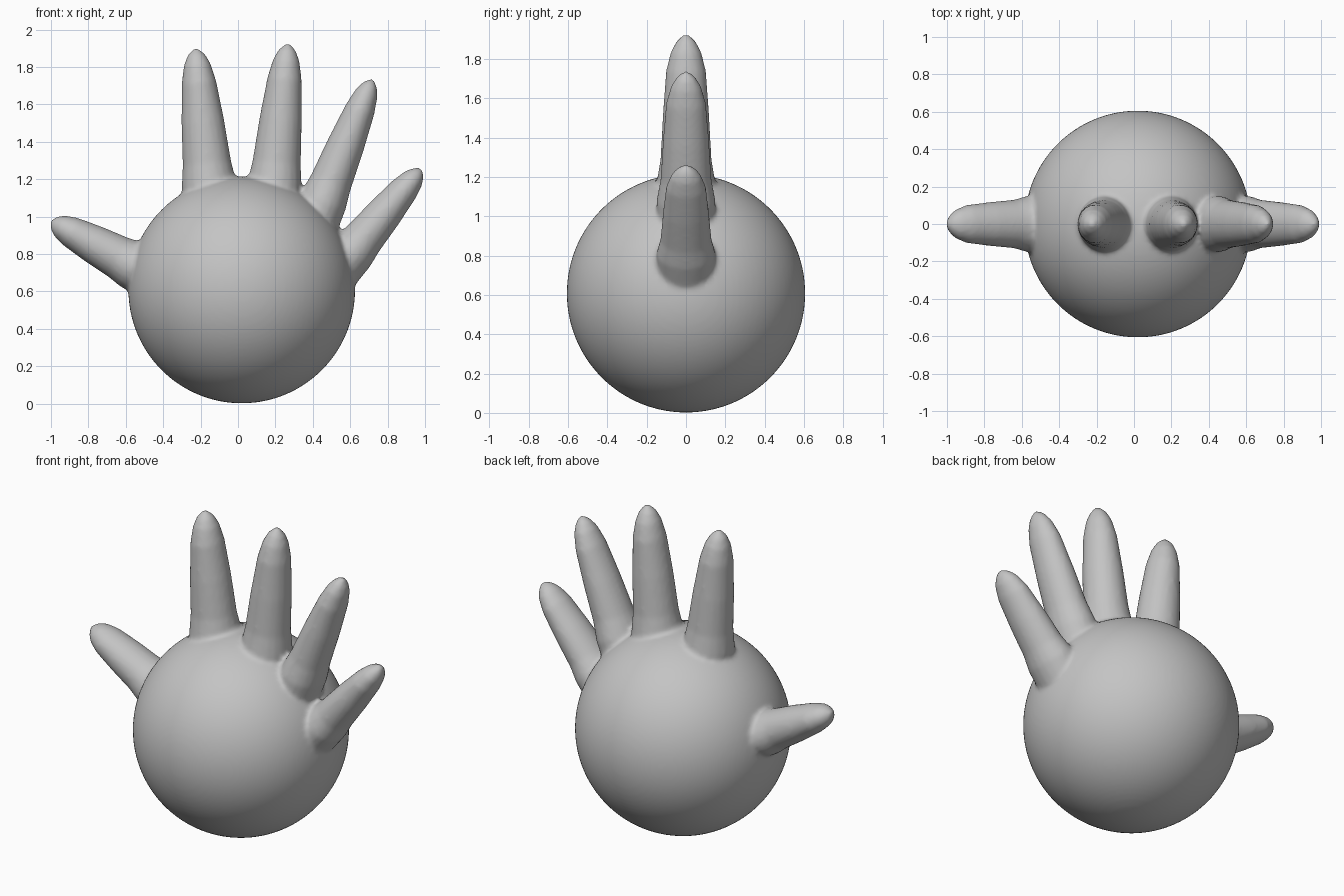
import bpy, bmesh, math
from mathutils import Vector

if "Cube" in bpy.data.objects:
    bpy.data.objects.remove(bpy.data.objects["Cube"])

skin = bpy.data.materials.new("plain grey")
skin.diffuse_color = (0.55, 0.55, 0.55, 1)
skin.use_nodes = True
skin.node_tree.nodes["Principled BSDF"].inputs["Base Color"].default_value = skin.diffuse_color

SIDES = 20
# Shared finger taper: position along finger, in-plane radius, depth radius
TAPER = [(-0.25, .15, .15), (0, .147, .15), (.16, .13, .13), (.46, .115, .118),
         (.75, .093, .102), (.88, .072, .078), (.95, .048, .05), (1, .012, .012)]


def add_finger(bm, root, tip, width):
    """Loft round rings from root to tip (x, z) in the y = 0 plane."""
    start = Vector((root[0], 0, root[1]))
    along = Vector((tip[0], 0, tip[1])) - start
    side = Vector((along.z, 0, -along.x)).normalized()
    rings = []
    for t, r, depth in TAPER:
        ring = []
        for i in range(SIDES):
            a = 2 * math.pi * i / SIDES
            p = start + along * t + side * (width * r * math.cos(a))
            p.y = depth * math.sin(a)
            ring.append(bm.verts.new(p))
        rings.append(ring)
    for low, high in zip(rings, rings[1:]):
        for i in range(SIDES):
            j = (i + 1) % SIDES
            bm.faces.new((low[i], low[j], high[j], high[i]))
    bm.faces.new(rings[0][::-1])
    bm.faces.new(rings[-1])


bm = bmesh.new()

# Round palm
bmesh.ops.create_uvsphere(bm, u_segments=96, v_segments=64, radius=0.606)
bmesh.ops.translate(bm, verts=bm.verts, vec=(0.02, 0, 0.608))

# Four fingers and the thumb
add_finger(bm, (-0.155, 1.17), (-0.227, 1.90), 1.0)
add_finger(bm, (0.195, 1.17), (0.267, 1.925), 0.99)
add_finger(bm, (0.455, 1.08), (0.718, 1.735), 0.87)
add_finger(bm, (0.61, 0.81), (0.98, 1.255), 0.84)
add_finger(bm, (-0.57, 0.745), (-1.0, 0.976), 0.9)
bmesh.ops.recalc_face_normals(bm, faces=bm.faces)

mesh = bpy.data.meshes.new("hand")
bm.to_mesh(mesh)
bm.free()
hand = bpy.data.objects.new("hand", mesh)
bpy.context.collection.objects.link(hand)
mesh.materials.append(skin)

# Fuse into one skin with soft roots
remesh = hand.modifiers.new("fuse", 'REMESH')
remesh.mode = 'VOXEL'
remesh.voxel_size = 0.014
remesh.use_smooth_shade = True
smooth = hand.modifiers.new("soften", 'SMOOTH')
smooth.factor = 0.5
smooth.iterations = 4
